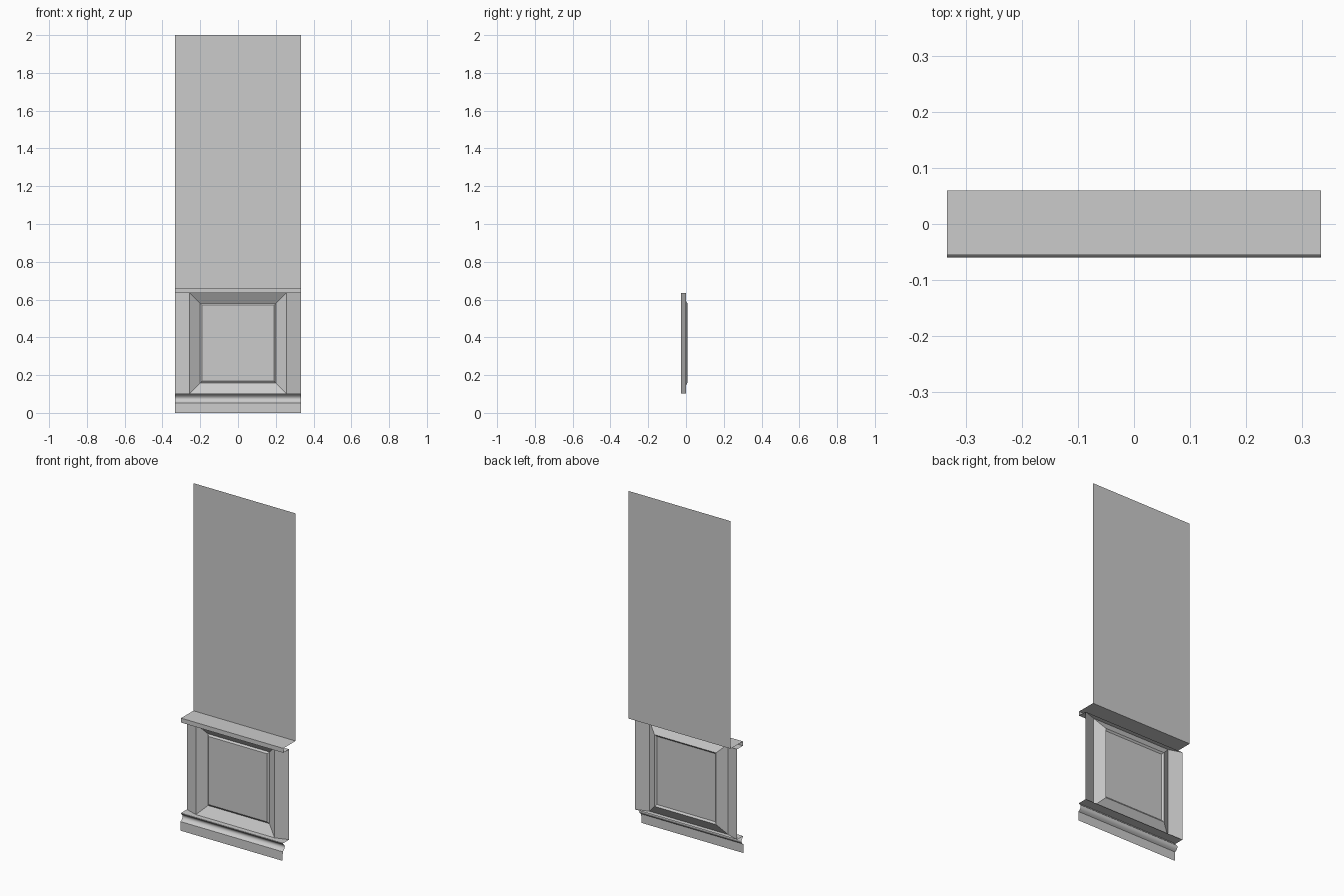
import bpy, math

if "Cube" in bpy.data.objects:
    bpy.data.objects.remove(bpy.data.objects["Cube"])

W = 0.333                      # half width of the wall section
Z0, Z1 = 0.102, 0.634          # bottom and top of the panelling


def add_mesh(name, verts, faces):
    mesh = bpy.data.meshes.new(name)
    mesh.from_pydata(verts, [], faces)
    mesh.update()
    ob = bpy.data.objects.new(name, mesh)
    bpy.context.collection.objects.link(ob)
    return ob


def extrude_profile(name, profile):
    """Sweep an open (y, z) profile, listed top to bottom, across the width."""
    verts = [(x, y, z) for y, z in profile for x in (-W, W)]
    faces = [(2 * i, 2 * i + 2, 2 * i + 3, 2 * i + 1) for i in range(len(profile) - 1)]
    return add_mesh(name, verts, faces)


# Plain upper wall
extrude_profile("upper_wall", [(0.06, 2.0), (0.06, 0.66)])

# Chair rail: open channel from wall to front and back under to the panelling
extrude_profile("chair_rail", [(0.06, 0.66), (-0.054, 0.66), (-0.054, Z1), (0.0, Z1)])

# Skirting board: flat top, small lip, hollow cove, plain lower face
cove = []
for i in range(9):
    t = i / 8
    cove.append((-0.056 + 0.017 * math.sin(math.pi * t) ** 0.8 - 0.003 * t,
                 0.097 - 0.044 * t))
base = extrude_profile("skirting_board",
                       [(0.0, Z0), (-0.056, Z0)] + cove + [(-0.06, 0.0)])
bpy.context.view_layer.objects.active = base
base.select_set(True)
bpy.ops.object.shade_smooth_by_angle(angle=math.radians(35))

# Slanted stiles either side of the panel
for side, s in (("left", -1), ("right", 1)):
    quad = [(s * W, 0, Z0), (s * 0.256, -0.026, Z0), (s * 0.256, -0.026, Z1), (s * W, 0, Z1)]
    add_mesh(side + "_stile", quad, [(0, 1, 2, 3) if s < 0 else (3, 2, 1, 0)])

# Recessed panel: wide bevel inwards, small raised step, flat field
rings = [(0.256, -0.026, Z0, Z1), (0.200, 0.007, 0.158, 0.580), (0.191, -0.001, 0.169, 0.570)]
verts, faces = [], []
for x, y, lo, hi in rings:
    verts += [(-x, y, lo), (x, y, lo), (x, y, hi), (-x, y, hi)]
for r in range(len(rings) - 1):
    for k in range(4):
        a, b = 4 * r + k, 4 * r + (k + 1) % 4
        faces.append((a, b, b + 4, a + 4))
faces.append((8, 9, 10, 11))
add_mesh("recessed_panel", verts, faces)
